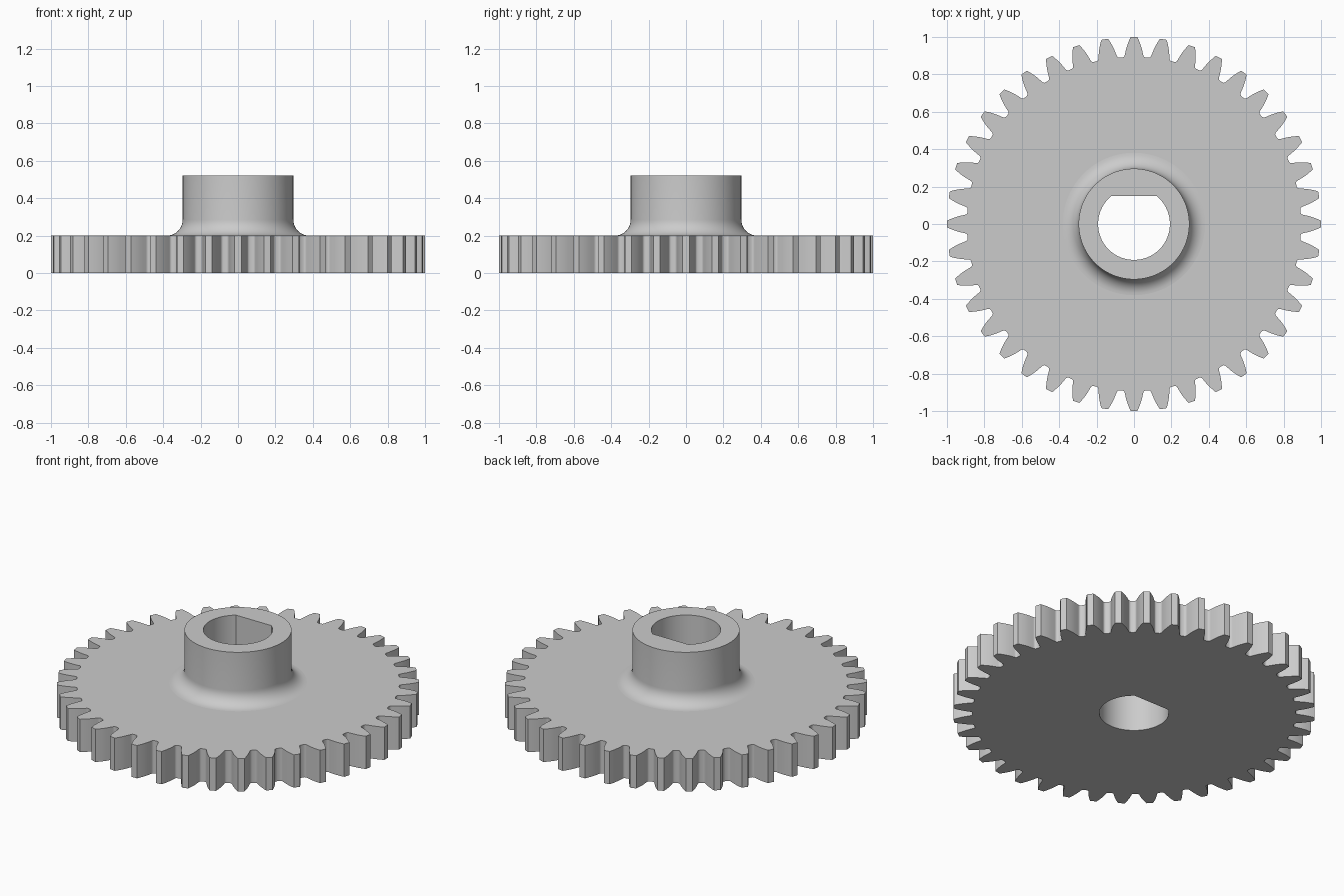
import bpy
import bmesh
from math import sin, cos, tan, acos, asin, pi, tau, radians, sqrt

if "Cube" in bpy.data.objects:
    bpy.data.objects.remove(bpy.data.objects["Cube"])

TEETH = 40
TIP_R = 1.0
MODULE = 2 * TIP_R / (TEETH + 2)
PITCH_R = MODULE * TEETH / 2
ROOT_R = PITCH_R - 1.25 * MODULE
BASE_R = PITCH_R * cos(radians(20))
PLATE_Z, HUB_Z = 0.2, 0.52
HUB_R, FILLET_R = 0.296, 0.085
BORE_R, FLAT_Y = 0.192, 0.15
SEGMENTS = 96


def polar(r, a):
    return (r * cos(a), r * sin(a))


def involute(r):
    a = acos(min(1, BASE_R / r))
    return tan(a) - a


def gear_outline():
    """Involute teeth with rounded roots."""
    half_pitch = pi / (2 * TEETH)
    flank = []
    # rounded root corner, from the gap towards the tooth
    base_half = half_pitch + involute(PITCH_R)
    corner = 0.014
    for i in range(4):
        t = i / 3 * pi / 2
        r = ROOT_R + corner * (1 - cos(t))
        flank.append((r, base_half + corner * (1 - sin(t)) / ROOT_R))
    # involute side up to the tip
    steps = 6
    for i in range(1, steps + 1):
        r = ROOT_R + corner + (TIP_R - ROOT_R - corner) * i / steps
        flank.append((r, half_pitch + involute(PITCH_R) - involute(r)))
    points = []
    for tooth in range(TEETH):
        mid = tau * tooth / TEETH
        points += [polar(r, mid - a) for r, a in flank]
        points += [polar(r, mid + a) for r, a in reversed(flank)]
    return points


def circle(r):
    return [polar(r, tau * i / SEGMENTS) for i in range(SEGMENTS)]


def bore_outline():
    """Circle cut by a flat on the rear side."""
    start = pi - asin(FLAT_Y / BORE_R)
    sweep = tau - (pi - 2 * asin(FLAT_Y / BORE_R))
    n = 72
    return [polar(BORE_R, start + sweep * i / n) for i in range(n + 1)]


bm = bmesh.new()


def ring(points, z):
    verts = [bm.verts.new((x, y, z)) for x, y in points]
    return verts


def wall(lower, upper):
    n = len(lower)
    for i in range(n):
        j = (i + 1) % n
        bm.faces.new((lower[i], lower[j], upper[j], upper[i]))


def flat_ring(outer, inner, up):
    edges = []
    for loop in (outer, inner):
        for i, v in enumerate(loop):
            w = loop[(i + 1) % len(loop)]
            edges.append(bm.edges.get((v, w)) or bm.edges.new((v, w)))
    bmesh.ops.triangle_fill(bm, edges=edges, use_beauty=True, normal=(0, 0, up))


# toothed rim
outline = gear_outline()
rim_low, rim_high = ring(outline, 0), ring(outline, PLATE_Z)
wall(rim_low, rim_high)

# hub with a concave fillet at its foot
hub_loops = []
for i in range(11):
    t = i / 10 * pi / 2
    hub_loops.append(ring(circle(HUB_R + FILLET_R * (1 - sin(t))),
                          PLATE_Z + FILLET_R * (1 - cos(t))))
hub_loops.append(ring(circle(HUB_R), HUB_Z))
for low, high in zip(hub_loops, hub_loops[1:]):
    wall(low, high)

# shaft bore
bore_low, bore_high = ring(bore_outline(), 0), ring(bore_outline(), HUB_Z)
wall(bore_high, bore_low)

# level faces: underside, plate top, hub top
flat_ring(rim_low, bore_low, -1)
flat_ring(rim_high, hub_loops[0], 1)
flat_ring(hub_loops[-1], bore_high, 1)
bmesh.ops.recalc_face_normals(bm, faces=bm.faces)

mesh = bpy.data.meshes.new("spur_gear")
bm.to_mesh(mesh)
bm.free()
gear = bpy.data.objects.new("spur_gear", mesh)
bpy.context.collection.objects.link(gear)

# plain grey
grey = bpy.data.materials.new("plain_grey")
grey.use_nodes = True
colour = (0.6, 0.6, 0.6, 1)
grey.diffuse_color = colour
grey.node_tree.nodes["Principled BSDF"].inputs["Base Color"].default_value = colour
mesh.materials.append(grey)

# smooth curved walls, flat level faces
bpy.ops.object.select_all(action="DESELECT")
gear.select_set(True)
bpy.context.view_layer.objects.active = gear
bpy.ops.object.shade_smooth_by_angle(angle=radians(30))
for face in mesh.polygons:
    if abs(face.normal.z) > 0.999:
        face.use_smooth = False
